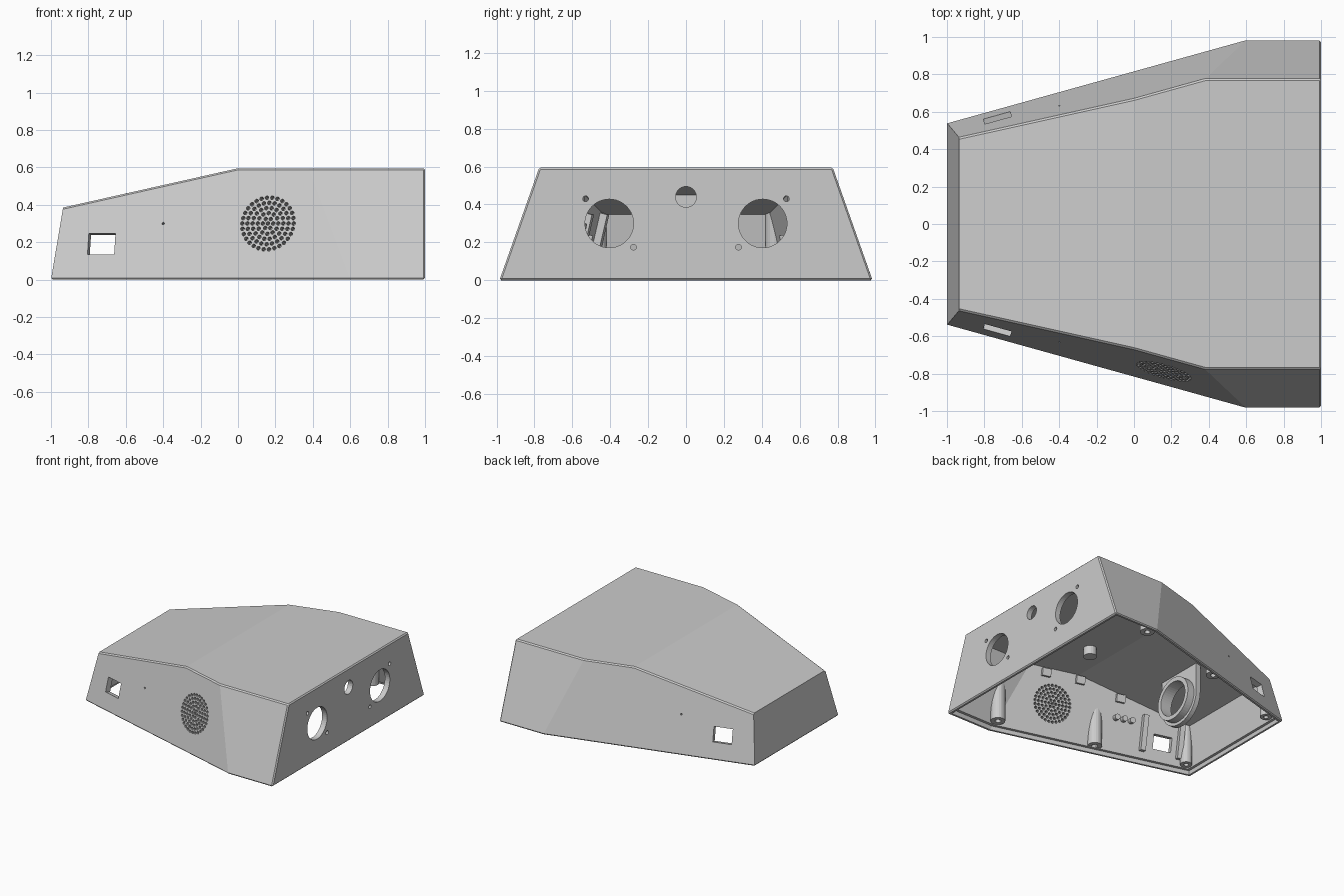
import bpy, bmesh, math
from mathutils import Vector, Matrix

if "Cube" in bpy.data.objects:
    bpy.data.objects.remove(bpy.data.objects["Cube"])

grey = bpy.data.materials.new("light_grey")
grey.use_nodes = True
grey.diffuse_color = (0.6, 0.6, 0.6, 1)
grey.node_tree.nodes["Principled BSDF"].inputs["Base Color"].default_value = (0.6, 0.6, 0.6, 1)

# Outer planes of the case: point and outward normal
PLANES = [((1, 0, 0), (1, 0, 0)),
          ((-1, 0, 0), (-0.385, 0, 0.065)),
          ((0, 0, 0.595), (0, 0, 1)),
          ((0, 0, 0.595), (-0.2246, 0, 1))]
for s in (-1, 1):
    PLANES += [((0, s * 0.818, 0), (-0.278, s, 0.249)),
               ((0, s * 0.985, 0), (0, s, 0.353))]


def to_object(bm, name):
    bmesh.ops.recalc_face_normals(bm, faces=bm.faces[:])
    mesh = bpy.data.meshes.new(name)
    bm.to_mesh(mesh)
    bm.free()
    mesh.materials.append(grey)
    ob = bpy.data.objects.new(name, mesh)
    bpy.context.scene.collection.objects.link(ob)
    return ob


def case_solid(inset, low, high=2):
    """Convex body cut from a block by the case planes, moved inward."""
    bm = bmesh.new()
    bmesh.ops.create_cube(bm, size=4)
    cuts = PLANES + [((0, 0, low), (0, 0, -1)), ((0, 0, high), (0, 0, 1))]
    for i, (co, no) in enumerate(cuts):
        n = Vector(no).normalized()
        shift = inset if i < len(PLANES) else 0
        res = bmesh.ops.bisect_plane(bm, geom=bm.verts[:] + bm.edges[:] + bm.faces[:],
                                     plane_co=Vector(co) - n * shift, plane_no=n,
                                     clear_outer=True)
        rim = [g for g in res["geom_cut"] if isinstance(g, bmesh.types.BMEdge)]
        if rim:
            bmesh.ops.contextual_create(bm, geom=rim)
    bmesh.ops.recalc_face_normals(bm, faces=bm.faces[:])
    return bm


def boolean(ob, cutter, operation="DIFFERENCE", keep=False):
    mod = ob.modifiers.new("cut", "BOOLEAN")
    mod.object, mod.operation, mod.solver = cutter, operation, "EXACT"
    graph = bpy.context.evaluated_depsgraph_get()
    mesh = bpy.data.meshes.new_from_object(ob.evaluated_get(graph))
    ob.modifiers.clear()
    ob.data = mesh
    if not keep:
        bpy.data.objects.remove(cutter)


def cylinder(bm, loc, axis, r, depth, seg=32):
    m = Matrix.Translation(loc) @ Vector(axis).to_track_quat("Z", "Y").to_matrix().to_4x4()
    bmesh.ops.create_cone(bm, cap_ends=True, segments=seg, radius1=r, radius2=r,
                          depth=depth, matrix=m)


def box(bm, m, size):
    bmesh.ops.create_cube(bm, size=1, matrix=m @ Matrix.Diagonal((*size, 1)))


def wall(x, z, side=-1):
    """Frame on a slanted side wall: X along it, Y up it, Z outward."""
    n = Vector((-0.278, -1, 0.249)).normalized()
    u = Vector((1, -0.278, 0)).normalized()
    m = Matrix((u, n.cross(u), n)).transposed().to_4x4()
    m.translation = (x, -(0.818 + 0.278 * x - 0.249 * z), z)
    return Matrix.Diagonal((1, -side, 1, 1)) @ m


# Hollow case with narrow bevels on the long edges
bm = case_solid(0, 0)
edges = []
for e in bm.edges:
    a, b = (f.normal for f in e.link_faces)
    ends = [a, b]
    bottom = any(n.z < -0.9 for n in ends)
    back_end = any(n.x > 0.9 for n in ends)
    top_side = any(n.z > 0.9 for n in ends) and any(abs(n.y) > 0.7 for n in ends)
    if bottom or back_end or top_side:
        edges.append(e)
bmesh.ops.bevel(bm, geom=edges, offset=0.009, segments=1, affect="EDGES")
case = to_object(bm, "case_shell")
boolean(case, to_object(case_solid(0.045, -0.2), "cavity"))
boolean(case, to_object(case_solid(0.024, -0.2, 0.03), "rim_recess"))

# Round openings and screw holes in the tall end
bm = bmesh.new()
holes = [(0, 0.44, 0.055), (-0.405, 0.3, 0.128), (0.405, 0.3, 0.128)]
for s in (-1, 1):
    holes += [(s * 0.53, 0.43, 0.015), (s * 0.277, 0.175, 0.015)]
for y, z, r in holes:
    cylinder(bm, (1, y, z), (1, 0, 0), r, 0.2, 48 if r > 0.1 else 24)

# Side windows and pin holes
for s in (-1, 1):
    box(bm, wall(-0.73, 0.19, s), (0.148, 0.118, 0.2))
    m = wall(-0.4, 0.3, s)
    cylinder(bm, m.translation, m.col[2].xyz, 0.007, 0.2, 8)

# Speaker grille of concentric hole rings
m = wall(0.16, 0.3)
for ring in range(6):
    count = max(1, ring * 6)
    for i in range(count):
        a = math.tau * i / count
        p = m @ Vector((math.cos(a) * ring * 0.0285, math.sin(a) * ring * 0.0285, 0))
        cylinder(bm, p, m.col[2].xyz, 0.0105, 0.16, 10)
boolean(case, to_object(bm, "hole_cutter"))

# Fitting limit keeps inner parts inside the walls
limit = to_object(case_solid(0.025, 0.005), "fitting_limit")

# Corner posts with screw sockets
for s, side in ((-1, "right"), (1, "left")):
    for i, (x, y, r) in enumerate([(0.6, 0.87, 0.055), (-0.195, 0.69, 0.055),
                                   (-0.9, 0.465, 0.045)]):
        bm = bmesh.new()
        cylinder(bm, (x, s * y, 0.34), (0, 0, 1), r, 0.61, 24)
        post = to_object(bm, f"post_{side}_{i + 1}")
        boolean(post, limit, "INTERSECT", keep=True)
        bm = bmesh.new()
        cylinder(bm, (x, s * y, 0.05), (0, 0, 1), r * 0.4, 0.2, 16)
        boolean(post, to_object(bm, "socket_cutter"))

# Hanging plate with a rounded foot and a ring opening
bm = bmesh.new()
outline = [(-0.2, 0.55), (0.2, 0.55)]
outline = outline[::-1] + [(-0.2 * math.cos(a), 0.21 - 0.2 * math.sin(a))
                           for a in (math.pi * k / 24 for k in range(25))]
face = bm.faces.new([bm.verts.new((-0.48, y, z)) for y, z in outline])
out = bmesh.ops.extrude_face_region(bm, geom=[face])
bmesh.ops.translate(bm, vec=(0.04, 0, 0),
                    verts=[v for v in out["geom"] if isinstance(v, bmesh.types.BMVert)])
plate = to_object(bm, "ring_bracket")
bm = bmesh.new()
cylinder(bm, (-0.42, 0, 0.21), (1, 0, 0), 0.175, 0.08, 48)
boolean(plate, to_object(bm, "collar"), "UNION")
bm = bmesh.new()
cylinder(bm, (-0.45, 0, 0.21), (1, 0, 0), 0.14, 0.3, 48)
boolean(plate, to_object(bm, "ring_cutter"))
boolean(plate, limit, "INTERSECT", keep=True)

# Board rails beside the window, small bosses and lid tabs
bm = bmesh.new()
for x in (-0.57, -0.86):
    box(bm, wall(x, 0.23) @ Matrix.Translation((0, 0, -0.06)), (0.04, 0.28, 0.05))
rails = to_object(bm, "board_rails")
bm = bmesh.new()
for x, z in ((-0.34, 0.3), (-0.4, 0.3), (-0.46, 0.3)):
    m = wall(x, z) @ Matrix.Translation((0, 0, -0.06))
    cylinder(bm, m.translation, m.col[2].xyz, 0.022, 0.06, 16)
bosses = to_object(bm, "wall_bosses")
bm = bmesh.new()
for s in (-1, 1):
    for x, z in ((0.25, 0.52), (-0.02, 0.52), (-0.35, 0.45)):
        box(bm, wall(x, z, s) @ Matrix.Translation((0, 0, -0.05)), (0.07, 0.06, 0.04))
tabs = to_object(bm, "lid_tabs")
bm = bmesh.new()
cylinder(bm, (0.195, -0.28, 0.52), (0, 0, 1), 0.05, 0.08, 24)
ceiling_boss = to_object(bm, "ceiling_boss")

bpy.data.objects.remove(limit)
